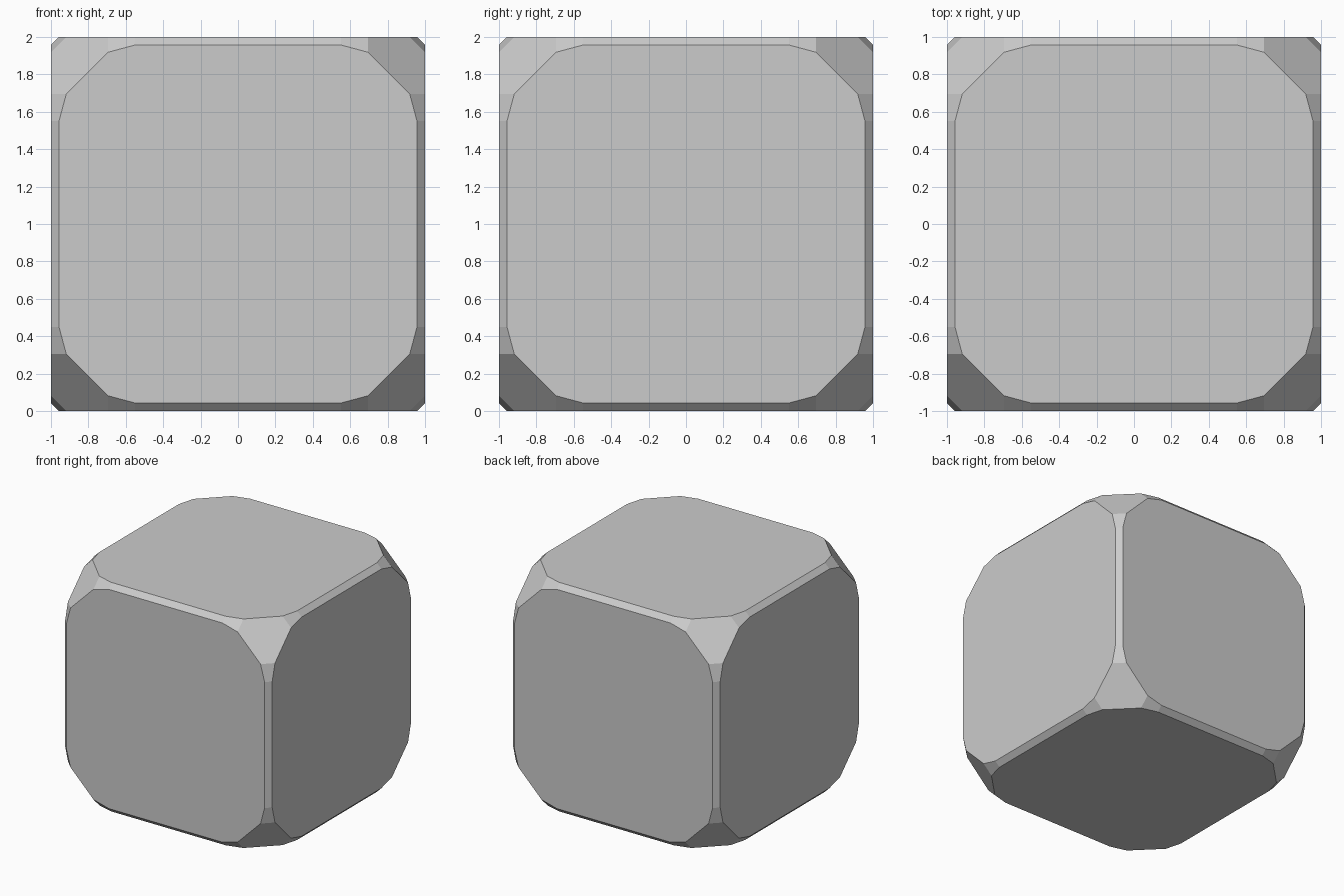
import bpy, bmesh
from itertools import permutations, product
from math import radians

if "Cube" in bpy.data.objects:
    bpy.data.objects.remove(bpy.data.objects["Cube"])

# Corner points of one octant; permuting and mirroring them gives the whole solid
CORNER_POINTS = [(1, 0.957, 0.55), (1, 0.918, 0.696)]

bm = bmesh.new()
for point in CORNER_POINTS:
    for p in permutations(point):
        for s in product((-1, 1), repeat=3):
            bm.verts.new((p[0] * s[0], p[1] * s[1], p[2] * s[2] + 1))

# Wrap the points in a shell and merge coplanar triangles into flat facets
bmesh.ops.convex_hull(bm, input=bm.verts[:])
bmesh.ops.dissolve_limit(bm, angle_limit=radians(1), verts=bm.verts[:], edges=bm.edges[:])
bmesh.ops.recalc_face_normals(bm, faces=bm.faces[:])

# Chamfered cube body
mesh = bpy.data.meshes.new("chamfered_cube")
bm.to_mesh(mesh)
bm.free()
bpy.context.collection.objects.link(bpy.data.objects.new("chamfered_cube", mesh))
